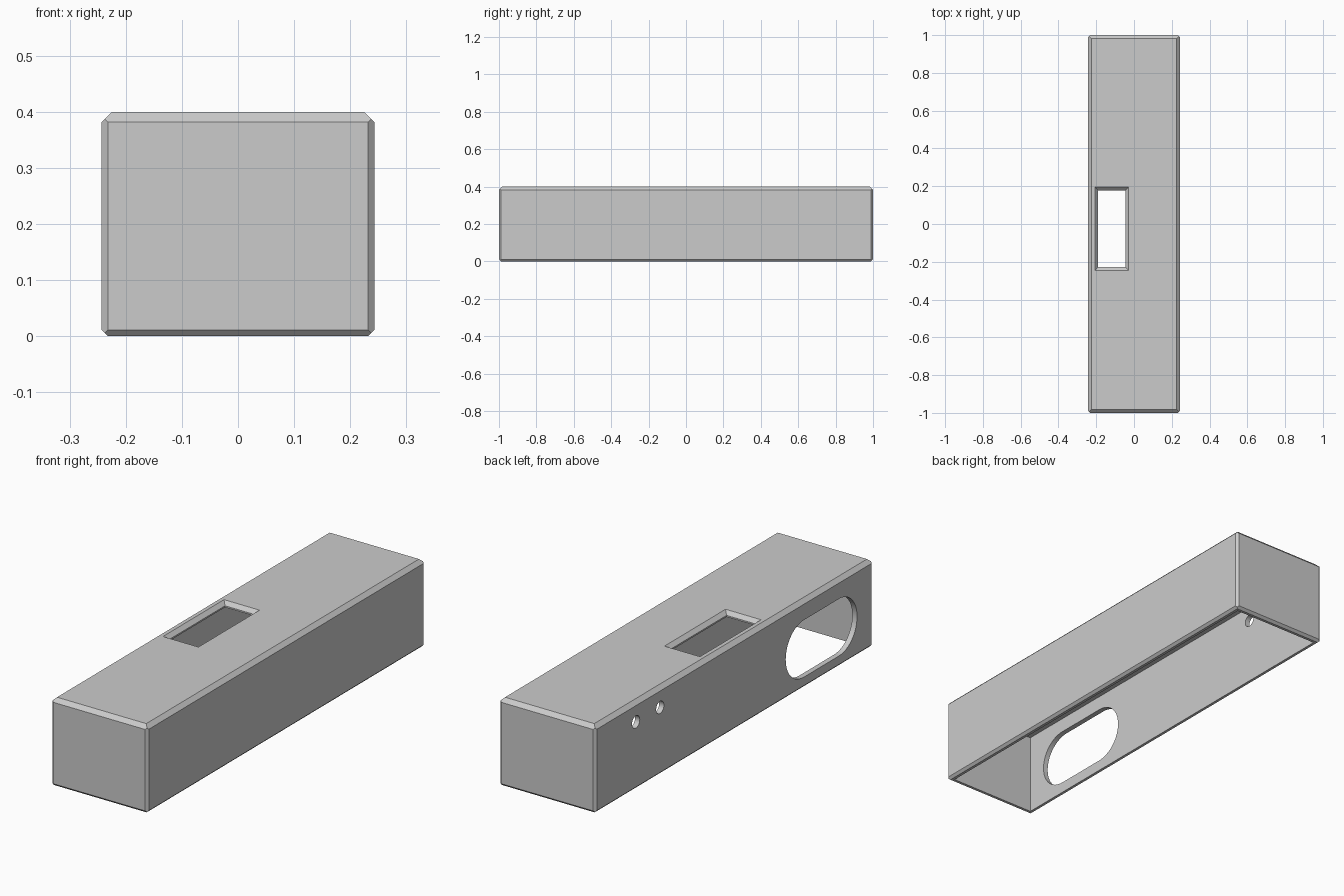
import bpy
import bmesh
import math
from mathutils import Vector

old = bpy.data.objects.get("Cube")
if old:
    bpy.data.objects.remove(old, do_unlink=True)

HX, HY, H = 0.243, 1.0, 0.4      # half width, half length, height
WALL = 0.024
TOP_CHAMFER, CHAMFER = 0.018, 0.011

grey = bpy.data.materials.new("housing grey")
grey.use_nodes = True
grey.diffuse_color = (0.6, 0.6, 0.6, 1)
grey.node_tree.nodes["Principled BSDF"].inputs["Base Color"].default_value = (0.6, 0.6, 0.6, 1)


def make_object(name, bm):
    bmesh.ops.recalc_face_normals(bm, faces=bm.faces)
    mesh = bpy.data.meshes.new(name)
    bm.to_mesh(mesh)
    bm.free()
    mesh.materials.append(grey)
    obj = bpy.data.objects.new(name, mesh)
    bpy.context.collection.objects.link(obj)
    return obj


def loft(name, rings):
    """Closed solid through rings of equal point count."""
    bm = bmesh.new()
    loops = [[bm.verts.new(p) for p in ring] for ring in rings]
    for a, b in zip(loops, loops[1:]):
        for i in range(len(a)):
            j = (i + 1) % len(a)
            bm.faces.new((a[i], a[j], b[j], b[i]))
    bm.faces.new(loops[0][::-1])
    bm.faces.new(loops[-1])
    return make_object(name, bm)


def rect(x0, x1, y0, y1, z):
    return [(x0, y0, z), (x1, y0, z), (x1, y1, z), (x0, y1, z)]


def slot_cutter(name, y, z, radius, half_run=0.0, steps=24):
    """Round-ended prism through the right-hand wall."""
    ring = []
    for side in (1, -1):
        for i in range(steps + 1):
            if half_run == 0 and i == steps:
                continue
            a = math.pi * i / steps - math.pi / 2
            ring.append((y + side * (half_run + radius * math.cos(a)),
                         z + side * radius * math.sin(a)))
    return loft(name, [[(x, py, pz) for py, pz in ring] for x in (-HX - 0.1, -HX + 0.1)])


def chamfer_plane(bm, point, normal):
    """Slice off everything beyond the plane and cap the cut."""
    geom = bm.verts[:] + bm.edges[:] + bm.faces[:]
    cut = bmesh.ops.bisect_plane(bm, geom=geom, plane_co=point, plane_no=normal,
                                 dist=1e-6, clear_outer=True)
    edges = [e for e in cut["geom_cut"] if isinstance(e, bmesh.types.BMEdge)]
    bmesh.ops.contextual_create(bm, geom=edges)


# Outer block with every edge chamfered
bm = bmesh.new()
bmesh.ops.create_cube(bm, size=1)
for v in bm.verts:
    v.co = Vector((v.co.x * 2 * HX, v.co.y * 2 * HY, (v.co.z + 0.5) * H))
for s in (1, -1):
    for axis, reach in ((Vector((s, 0, 0)), HX), (Vector((0, s, 0)), HY)):
        up = Vector((0, 0, 1))
        chamfer_plane(bm, axis * reach + up * (H - TOP_CHAMFER), axis + up)
        chamfer_plane(bm, axis * reach + up * CHAMFER, axis - up)
    for t in (1, -1):
        chamfer_plane(bm, (s * HX, t * (HY - CHAMFER), 0), (s, t, 0))
housing = make_object("housing", bm)

# Hollow inside, open underneath
ix, iy = HX - WALL, HY - WALL
cavity = loft("cavity_cutter", [rect(-ix, ix, -iy, iy, z) for z in (-0.1, H - WALL)])

# Top window with a sloping rim
B = 0.017
x0, x1, y0, y1 = -0.207, -0.028, -0.245, 0.195
window = loft("window_cutter", [
    rect(x0 + B, x1 - B, y0 + B, y1 - B, H - 0.1),
    rect(x0 + B, x1 - B, y0 + B, y1 - B, H - B),
    rect(x0, x1, y0, y1, H),
    rect(x0, x1, y0, y1, H + 0.05)])

# Long opening and two small holes in the right-hand wall
cutters = [cavity, window,
           slot_cutter("opening_cutter", -0.628, 0.18, 0.13, 0.127),
           slot_cutter("rear_hole_cutter", 0.708, 0.308, 0.028, steps=16),
           slot_cutter("inner_hole_cutter", 0.534, 0.308, 0.028, steps=16)]

bpy.ops.object.select_all(action="DESELECT")
bpy.context.view_layer.objects.active = housing
housing.select_set(True)
for cutter in cutters:
    mod = housing.modifiers.new(cutter.name, "BOOLEAN")
    mod.operation, mod.solver, mod.object = "DIFFERENCE", "EXACT", cutter
    bpy.ops.object.modifier_apply(modifier=mod.name)
    bpy.data.objects.remove(cutter, do_unlink=True)
bpy.ops.object.shade_smooth_by_angle(angle=math.radians(25))
